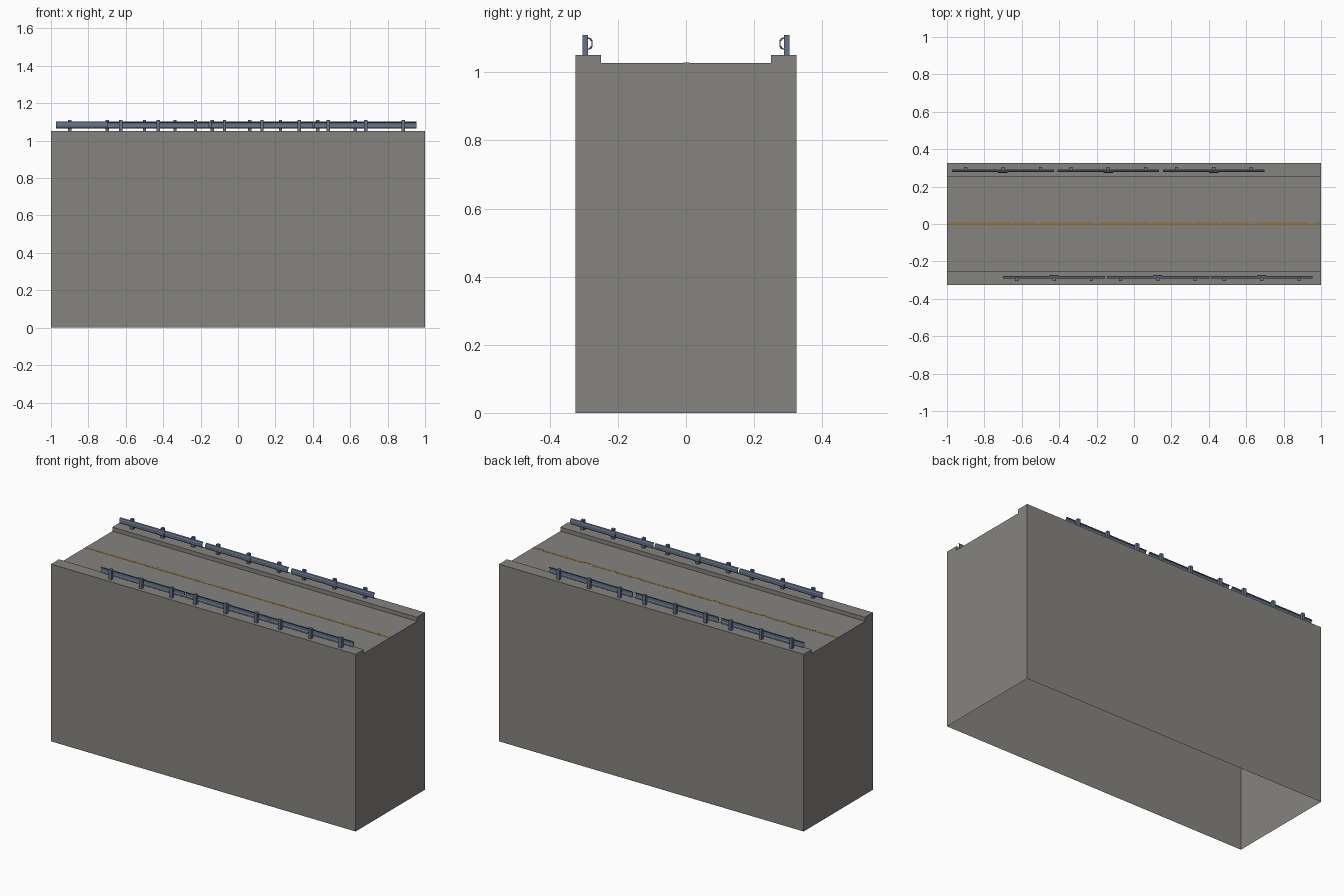
import bpy, bmesh, random

if "Cube" in bpy.data.objects:
    bpy.data.objects.remove(bpy.data.objects["Cube"])

def material(name, rgb):
    m = bpy.data.materials.new(name)
    m.diffuse_color = (*rgb, 1)
    m.use_nodes = True
    m.node_tree.nodes["Principled BSDF"].inputs["Base Color"].default_value = m.diffuse_color
    return m

CONCRETE = material("warm_grey_concrete", (0.24, 0.23, 0.21))
STEEL = material("blue_grey_steel", (0.13, 0.17, 0.25))
YELLOW = material("faded_yellow_paint", (0.26, 0.19, 0.06))

def finish(bm, name, mat):
    me = bpy.data.meshes.new(name)
    bm.to_mesh(me)
    bm.free()
    me.materials.append(mat)
    ob = bpy.data.objects.new(name, me)
    bpy.context.collection.objects.link(ob)
    return ob

def prism(bm, profile, x0, x1, skip=None):
    """Extrude a closed (y, z) profile along x, optionally leaving one side open."""
    a = [bm.verts.new((x0, y, z)) for y, z in profile]
    b = [bm.verts.new((x1, y, z)) for y, z in profile]
    n = len(profile)
    faces = [bm.faces.new(a), bm.faces.new(b[::-1])]
    for i in range(n):
        if i != skip:
            j = (i + 1) % n
            faces.append(bm.faces.new((a[i], b[i], b[j], a[j])))
    bmesh.ops.recalc_face_normals(bm, faces=faces)

def rect(y0, y1, z0, z1):
    return [(y0, z0), (y1, z0), (y1, z1), (y0, z1)]

# Road block with raised kerbs, hollow and open underneath
W, K, ROAD, KERB = 0.325, 0.25, 1.027, 1.051
bm = bmesh.new()
prism(bm, [(-W, 0), (W, 0), (W, KERB), (K, KERB), (K, ROAD),
           (-K, ROAD), (-K, KERB), (-W, KERB)], -1, 1, skip=0)
finish(bm, "road_block", CONCRETE)

# Centre line: one solid half and one worn half
bm = bmesh.new()
prism(bm, rect(-0.008, 0.002, ROAD - 0.001, ROAD + 0.001), -1, 1)
random.seed(4)
x = -1.0
while x < 0.99:
    end = min(x + random.uniform(0.1, 0.3), 1)
    prism(bm, rect(0.002, 0.011, ROAD - 0.001, ROAD + 0.001), x, end)
    x = end + random.uniform(0.01, 0.05)
finish(bm, "centre_line", YELLOW)

# Guard rails: curved sheet beam facing the road, posts on the kerb
POST_IN, POST_OUT, POST_TOP = 0.287, 0.304, 1.11
BEAM = [(0.288, 1.066), (0.281, 1.069), (0.277, 1.076),
        (0.277, 1.092), (0.281, 1.099), (0.288, 1.102)]

def beam_profile(side, shift=0.0, thick=0.0025):
    outer = [(side * (y - shift), z) for y, z in BEAM]
    inner = [(side * (y - shift + thick), 1.084 + (z - 1.084) * 0.88) for y, z in BEAM]
    return outer + inner[::-1]

def guard_rail(name, side, starts, length):
    for i, s in enumerate(starts, 1):
        bm = bmesh.new()
        prism(bm, beam_profile(side), s, s + length)
        # splice plate over the middle
        mid = s + length / 2
        prism(bm, beam_profile(side, 0.003), mid - 0.025, mid + 0.025)
        finish(bm, f"{name}_beam_{i}", STEEL)
        bm = bmesh.new()
        for off in (0.073, 0.273, 0.473):
            prism(bm, rect(side * POST_IN, side * POST_OUT, KERB - 0.002, POST_TOP),
                  s + off - 0.009, s + off + 0.009)
        finish(bm, f"{name}_posts_{i}", STEEL)

guard_rail("front_rail", -1, (-0.70, -0.145, 0.41), 0.545)
guard_rail("back_rail", 1, (-0.973, -0.41, 0.154), 0.544)
